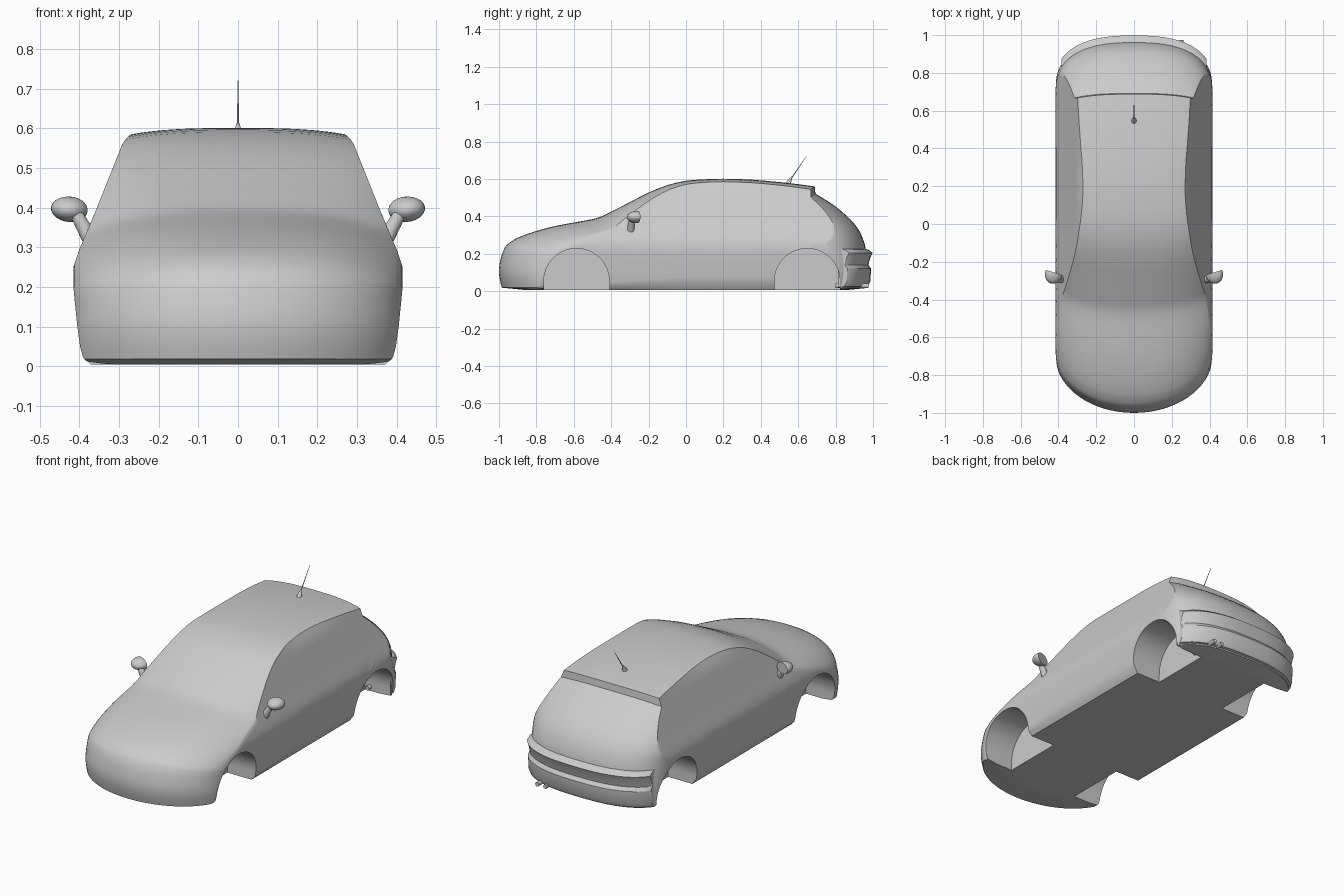
import bpy, bmesh, math
from mathutils import Vector, Matrix

if "Cube" in bpy.data.objects:
    bpy.data.objects.remove(bpy.data.objects["Cube"])

# Centre-line stations: y, top height, side drop of the crown, plan bend
STATIONS = [
    (-.985, .195, .03, .30), (-.97, .232, .045, .29), (-.945, .258, .055, .28),
    (-.90, .286, .06, .27), (-.80, .322, .065, .24), (-.70, .348, .065, .21),
    (-.60, .367, .06, .18), (-.50, .385, .055, .15), (-.45, .400, .05, .135),
    (-.40, .425, .045, .12), (-.30, .476, .035, .10), (-.20, .527, .028, .075),
    (-.10, .567, .022, .05), (0, .590, .018, .03), (.10, .598, .016, .015),
    (.20, .601, .016, 0), (.35, .596, .016, -.02), (.50, .583, .016, -.05),
    (.60, .572, .016, -.075), (.688, .560, .016, -.10), (.692, .522, .02, -.10),
    (.75, .486, .025, -.13), (.80, .452, .03, -.16), (.86, .402, .03, -.19),
    (.90, .360, .03, -.21), (.935, .308, .03, -.23), (.955, .255, .025, -.25)]
# Half width of the car at each height
WIDTH = [(0, .365), (.02, .39), (.05, .398), (.10, .405), (.20, .415), (.25, .415),
         (.29, .402), (.36, .372), (.56, .292), (.575, .282), (.587, .268), (.62, .24)]
NU, NV = 32, 16


def interp(table, t):
    for (a, p), (b, q) in zip(table, table[1:]):
        if t <= b:
            return p + (q - p) * max(0, t - a) / (b - a)
    return table[-1][1]


def bend(amount, x):
    n = 2 if amount > 0 else 2.5
    r = min(1, abs(x) / .415)
    return amount * (1 - (1 - r ** n) ** (1 / n))


def dense(stations):
    # Smooth the stations with one midpoint each, keeping the spoiler step crisp
    out = []
    for i, a in enumerate(stations[:-1]):
        b = stations[i + 1]
        out.append(a)
        if 0 < i < len(stations) - 2 and b[0] - a[0] > .01:
            p, n = stations[i - 1], stations[i + 2]
            mid = [(u + v) / 2 for u, v in zip(a, b)]
            if a[0] not in (.60, .692) and b[0] not in (.688, .75):
                sl0 = (b[1] - p[1]) / (b[0] - p[0])
                sl1 = (n[1] - a[1]) / (n[0] - a[0])
                mid[1] += (b[0] - a[0]) * (sl0 - sl1) / 8
            out.append(tuple(mid))
    return out + [stations[-1]]


ROWS = dense(STATIONS)
LAST = len(ROWS) - 1


def body_point(i, j, k):
    y, top, drop, amount = ROWS[i]
    u = math.sin(math.pi / 2 * (2 * j / NU - 1))
    v = k / NV
    base = .005 + .015 * max(0, (abs(y) - .85) / .15)
    edge = top - drop
    x = u * interp(WIDTH, base + v * (edge - base))
    z = base + v * (edge + drop * (1 - abs(u) ** 3) - base)
    bulge = .015 * math.sin(math.pi * v)
    y += bend(amount, x) + (-bulge if i == 0 else bulge if i == LAST else 0)
    return x, y, z


def finish(bm, name, angle=40):
    bmesh.ops.recalc_face_normals(bm, faces=bm.faces)
    if bm.calc_volume(signed=True) < 0:
        bmesh.ops.reverse_faces(bm, faces=bm.faces)
    me = bpy.data.meshes.new(name)
    bm.to_mesh(me)
    bm.free()
    ob = bpy.data.objects.new(name, me)
    bpy.context.collection.objects.link(ob)
    smooth(ob, angle)
    return ob


def smooth(ob, angle=40):
    bpy.ops.object.select_all(action='DESELECT')
    ob.select_set(True)
    bpy.context.view_layer.objects.active = ob
    bpy.ops.object.shade_smooth_by_angle(angle=math.radians(angle))


def prism(rings, name, angle=40):
    # Loft closed rings and cap both ends
    bm = bmesh.new()
    vs = [[bm.verts.new(p) for p in r] for r in rings]
    n = len(vs[0])
    for a, b in zip(vs, vs[1:]):
        for m in range(n):
            bm.faces.new((a[m], a[(m + 1) % n], b[(m + 1) % n], b[m]))
    bm.faces.new(vs[0])
    bm.faces.new(vs[-1])
    return finish(bm, name, angle)


def rod(name, a, b, r1, r2, sides=16):
    a, b = Vector(a), Vector(b)
    bm = bmesh.new()
    mat = Matrix.Translation((a + b) / 2) @ (b - a).to_track_quat('Z', 'Y').to_matrix().to_4x4()
    bmesh.ops.create_cone(bm, cap_ends=True, segments=sides, radius1=r1, radius2=r2,
                          depth=(b - a).length, matrix=mat)
    return finish(bm, name)


# Body shell: six sides of a bent, lofted block sharing their border vertices
bm = bmesh.new()
shared = {}


def vert(key):
    if key not in shared:
        shared[key] = bm.verts.new(body_point(*key))
    return shared[key]


size = (LAST, NU, NV)
for axis in range(3):
    p, q = [a for a in range(3) if a != axis]
    for end in (0, size[axis]):
        for m in range(size[p]):
            for n in range(size[q]):
                face = []
                for dm, dn in ((0, 0), (1, 0), (1, 1), (0, 1)):
                    key = [end] * 3
                    key[p], key[q] = m + dm, n + dn
                    face.append(vert(tuple(key)))
                bm.faces.new(face)
body = finish(bm, "body_shell")


# Wheel arches cut into both flanks, falling back if a solver loses the shell
def cut(ob, cutter):
    for solver in ('EXACT', 'MANIFOLD', 'FLOAT'):
        backup = ob.data.copy()
        mod = ob.modifiers.new("arch", 'BOOLEAN')
        mod.operation, mod.solver, mod.object = 'DIFFERENCE', solver, cutter
        bpy.context.view_layer.objects.active = ob
        bpy.context.view_layer.update()
        bpy.ops.object.modifier_apply(modifier=mod.name)
        if len(ob.data.polygons) > 2000:
            return
        ob.data = backup


for cy in (-.585, .648):
    arch = [(cy + .175, -.1)]
    arch += [(cy + .175 * math.cos(math.pi * t / 32), .053 + .175 * math.sin(math.pi * t / 32))
             for t in range(33)]
    arch += [(cy - .175, -.1)]
    for side in (-1, 1):
        cutter = prism([[(side * x, y, z) for y, z in arch] for x in (.22, .6)], "arch_cutter")
        cutter.hide_render = True
        cut(body, cutter)
        bpy.data.objects.remove(cutter)
smooth(body, 35)

# Rear bumper with its stepped lip
lip = [(.94, .02), (.972, .025), (.985, .05), (.990, .12), (.975, .14),
       (.986, .18), (.998, .205), (.975, .222), (.94, .23)]
rings = []
for t in range(33):
    x = .385 * math.sin(math.pi / 2 * (t / 16 - 1))
    rings.append([(x, s + bend(-.25, x), z) for s, z in lip])
prism(rings, "rear_bumper", 25)

# Door mirrors: half-round housing on a short stalk
for side, label in ((-1, "left"), (1, "right")):
    bm = bmesh.new()
    bmesh.ops.create_uvsphere(bm, u_segments=24, v_segments=14, radius=1)
    for v in bm.verts:
        v.co.y = min(v.co.y, .1)
    bmesh.ops.transform(bm, verts=bm.verts, matrix=Matrix.Translation((side * .424, -.262, .396))
                        @ Matrix.Rotation(side * .3, 4, 'Z') @ Matrix.Rotation(side * -.1, 4, 'Y')
                        @ Matrix.Diagonal((.047, .055, .032, 1)))
    finish(bm, label + "_mirror")
    rod(label + "_mirror_stalk", (side * .375, -.295, .325), (side * .408, -.29, .385), .02, .016)

# Roof aerial
rod("aerial_base", (0, .545, .572), (0, .566, .612), .015, .004)
rod("aerial", (0, .555, .592), (0, .643, .72), .003, .001, 8)

# Twin exhaust
for x in (.20, .25):
    rod("exhaust_pipe", (x, .80, .028), (x, .975, .028), .012, .012)
